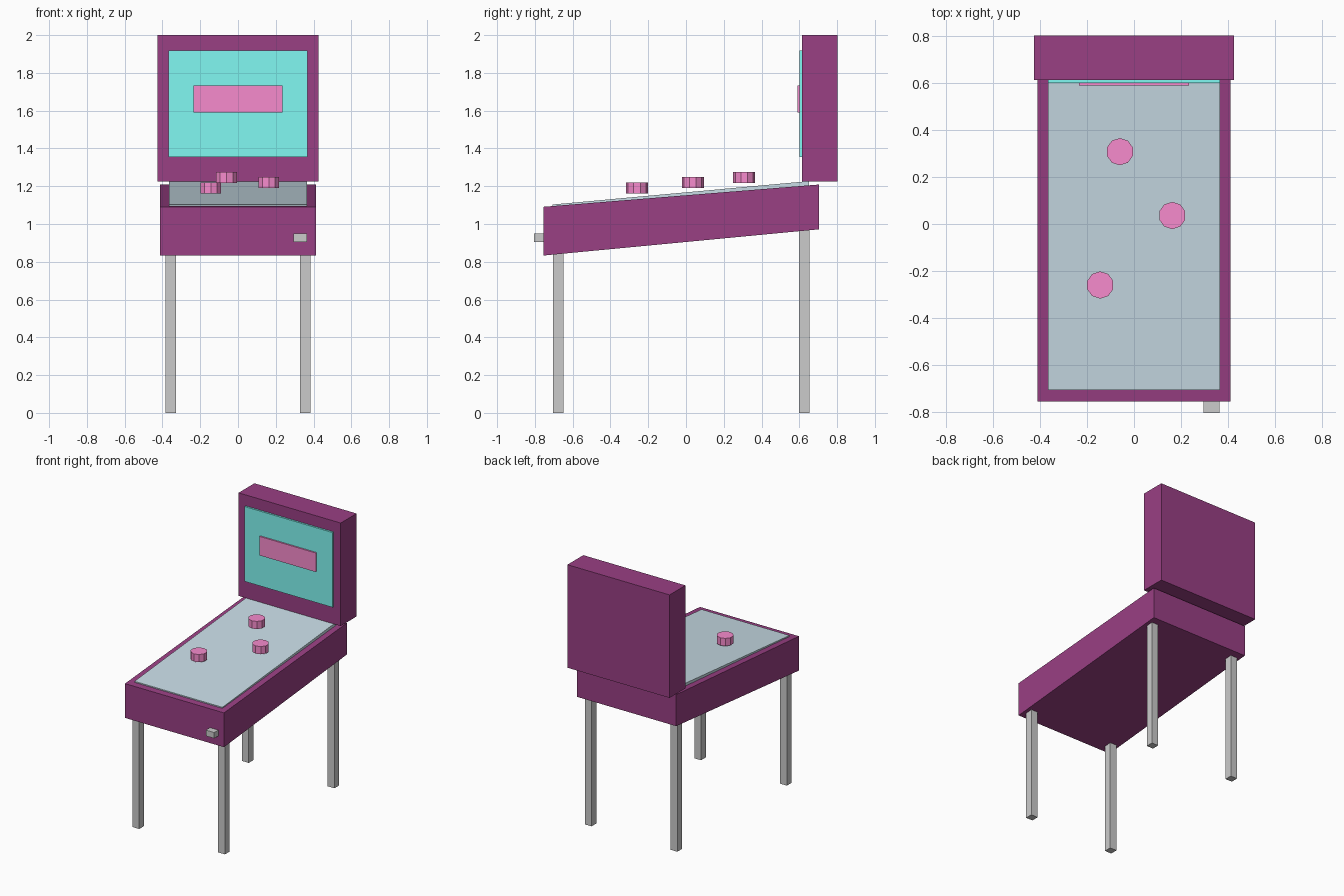
import bpy, bmesh
from mathutils import Vector

if "Cube" in bpy.data.objects:
    bpy.data.objects.remove(bpy.data.objects["Cube"])


def material(name, rgb):
    mat = bpy.data.materials.new(name)
    mat.diffuse_color = (*rgb, 1)
    mat.use_nodes = True
    mat.node_tree.nodes["Principled BSDF"].inputs["Base Color"].default_value = mat.diffuse_color
    return mat


PURPLE = material("purple", (0.32, 0.05, 0.23))
TEAL = material("teal", (0.22, 0.94, 0.89))
PINK = material("pink", (0.93, 0.26, 0.61))
GLASS = material("pale_glass", (0.58, 0.72, 0.79))


def finish(bm, name, mat):
    bmesh.ops.recalc_face_normals(bm, faces=bm.faces)
    mesh = bpy.data.meshes.new(name)
    bm.to_mesh(mesh)
    bm.free()
    if mat:
        mesh.materials.append(mat)
    obj = bpy.data.objects.new(name, mesh)
    bpy.context.collection.objects.link(obj)
    return obj


def prism(name, half_width, profile, mat=None, x=0):
    """Extrude a (y, z) side profile across x."""
    bm = bmesh.new()
    face = bm.faces.new([bm.verts.new((x - half_width, y, z)) for y, z in profile])
    side = bmesh.ops.extrude_face_region(bm, geom=[face])["geom"]
    verts = [v for v in side if isinstance(v, bmesh.types.BMVert)]
    bmesh.ops.translate(bm, verts=verts, vec=Vector((2 * half_width, 0, 0)))
    return finish(bm, name, mat)


def box(name, half_width, y0, y1, z0, z1, mat=None, x=0):
    return prism(name, half_width, [(y0, z0), (y1, z0), (y1, z1), (y0, z1)], mat, x)


# Sloping cabinet
prism("cabinet", 0.412, [(-0.755, 0.833), (0.705, 0.972), (0.705, 1.209), (-0.755, 1.091)], PURPLE)

# Playfield glass, rising slightly above the cabinet towards the back
prism("playfield_glass", 0.366, [(-0.708, 1.085), (0.65, 1.195), (0.65, 1.227), (-0.708, 1.103)], GLASS)

# Upright backbox with its glass and score display
box("backbox", 0.425, 0.614, 0.802, 1.225, 2.0, PURPLE)
box("back_glass", 0.367, 0.60, 0.62, 1.355, 1.918, TEAL)
box("score_display", 0.235, 0.589, 0.605, 1.59, 1.733, PINK)

# Bumpers hovering just over the glass
for i, (x, y, z) in enumerate([(-0.06, 0.308, 1.245), (0.163, 0.036, 1.219), (-0.144, -0.26, 1.19)]):
    bpy.ops.mesh.primitive_cylinder_add(vertices=10, radius=0.058, depth=0.058, location=(x, y, z))
    bumper = bpy.context.object
    bumper.name = f"bumper_{i + 1}"
    bumper.data.materials.append(PINK)

# Four square legs
for side, x in (("left", -0.357), ("right", 0.357)):
    box(f"front_leg_{side}", 0.028, -0.705, -0.649, 0, 0.86, None, x)
    box(f"back_leg_{side}", 0.028, 0.597, 0.653, 0, 0.99, None, x)

# Plunger knob on the front
box("plunger", 0.035, -0.804, -0.75, 0.905, 0.949, None, 0.33)
